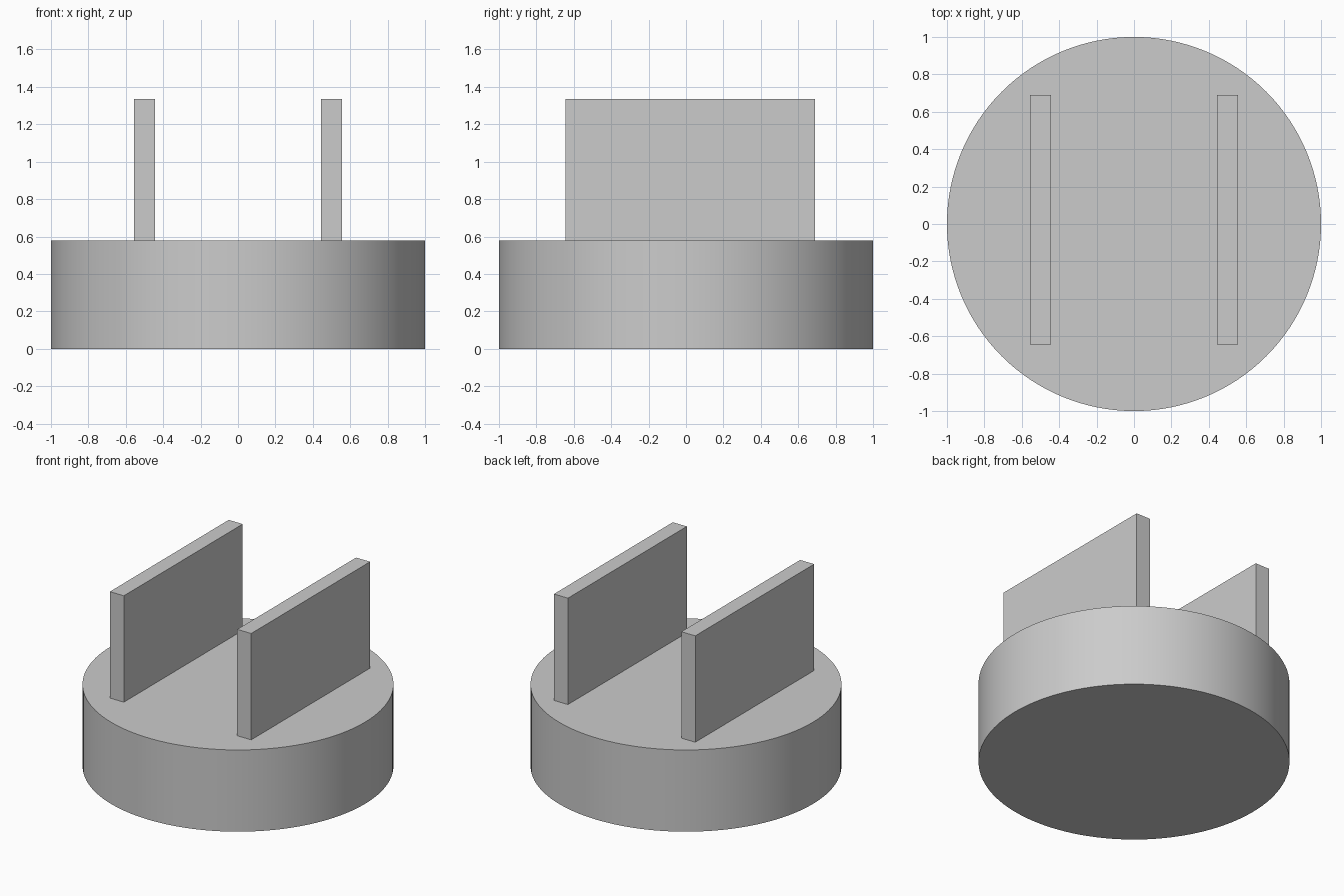
import bpy
import math

cube = bpy.data.objects.get("Cube")
if cube:
    bpy.data.objects.remove(cube, do_unlink=True)

GREY = (0.6, 0.6, 0.6, 1.0)
BASE_TOP = 0.58
PLATE_TOP = 1.335

# Single grey material
grey = bpy.data.materials.new("light_grey")
grey.use_nodes = True
grey.diffuse_color = GREY
grey.node_tree.nodes["Principled BSDF"].inputs["Base Color"].default_value = GREY


def finish(name):
    obj = bpy.context.object
    obj.name = obj.data.name = name
    obj.data.materials.append(grey)
    return obj


# Round base with a smooth wall and sharp rims
bpy.ops.mesh.primitive_cylinder_add(
    vertices=128, radius=1, depth=BASE_TOP, location=(0, 0, BASE_TOP / 2))
finish("round_base")
bpy.ops.object.shade_smooth_by_angle(angle=math.radians(30))


# Two upright plates, set slightly towards the back
def add_plate(name, x):
    height = PLATE_TOP - BASE_TOP
    bpy.ops.mesh.primitive_cube_add(
        size=1, location=(x, 0.022, BASE_TOP + height / 2))
    plate = finish(name)
    plate.scale = (0.11, 1.333, height)
    bpy.ops.object.transform_apply(location=False, rotation=False, scale=True)


for side, x in (("left", 0.5), ("right", -0.5)):
    add_plate(side + "_plate", x)
